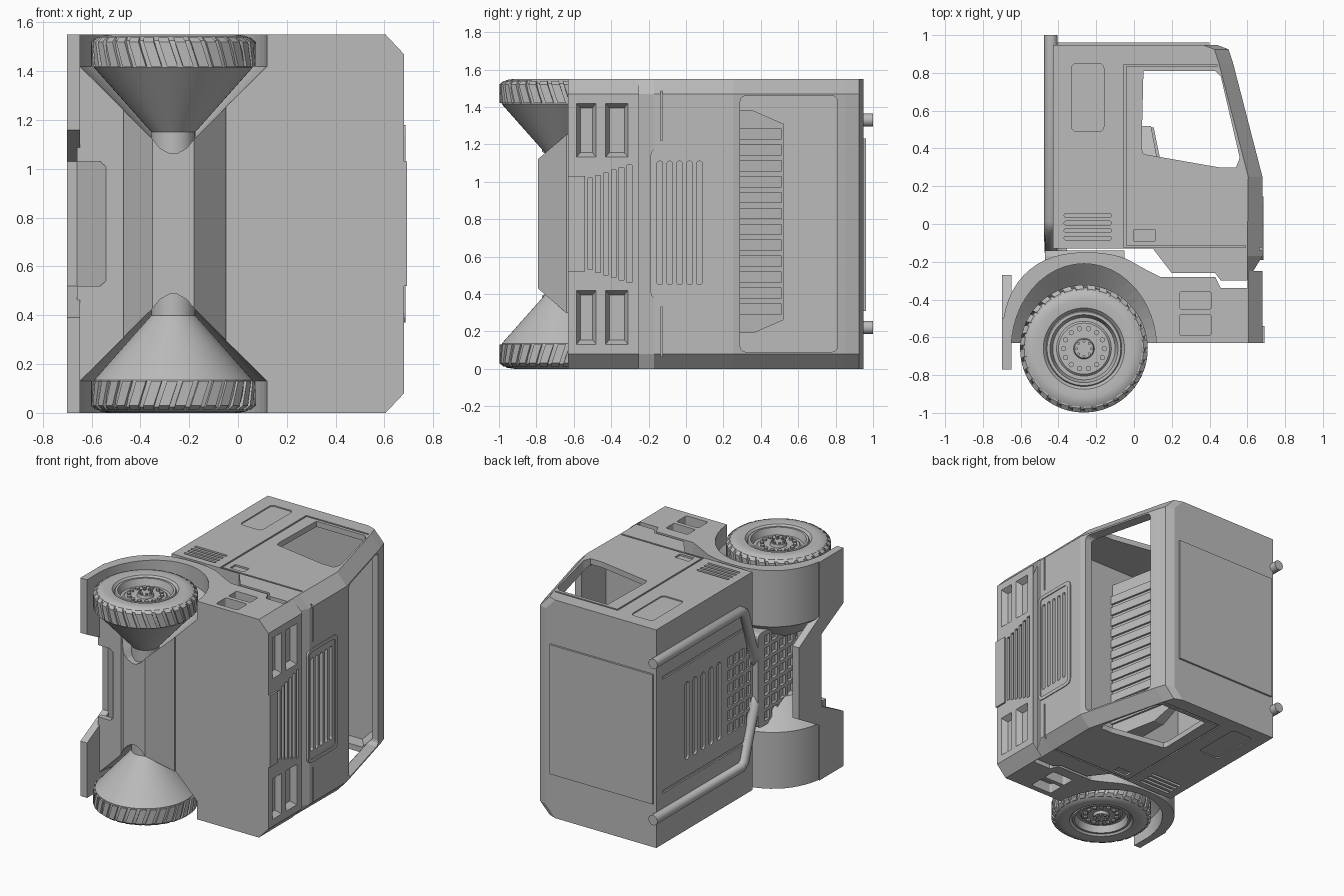
import bpy, bmesh, math
from mathutils import Matrix

old = bpy.data.objects.get("Cube")
if old:
    bpy.data.objects.remove(old, do_unlink=True)

WIDTH = 1.55
AXLE = (-0.265, -0.66)
MIRROR = Matrix.Translation((0, 0, WIDTH)) @ Matrix.Scale(-1, 4, (0, 0, 1))

grey = bpy.data.materials.new("plain grey")
grey.use_nodes = True
COLOUR = (0.5, 0.5, 0.5, 1)
grey.diffuse_color = COLOUR
grey.node_tree.nodes["Principled BSDF"].inputs["Base Color"].default_value = COLOUR


def loft(bm, axis, sections):
    """Join equal 2D outlines placed at steps along an axis into a closed solid."""
    place = {"x": lambda t, u, v: (t, u, v), "y": lambda t, u, v: (u, t, v),
             "z": lambda t, u, v: (u, v, t)}[axis]
    rings = [[bm.verts.new(place(t, *p)) for p in pts] for t, pts in sections]
    faces = [bm.faces.new(rings[0]), bm.faces.new(rings[-1])]
    for a, b in zip(rings, rings[1:]):
        for i in range(len(a)):
            j = (i + 1) % len(a)
            faces.append(bm.faces.new((a[i], a[j], b[j], b[i])))
    bmesh.ops.recalc_face_normals(bm, faces=faces)


def prism(bm, axis, pts, t0, t1):
    loft(bm, axis, [(t0, pts), (t1, pts)])


def rect(u0, u1, v0, v1, r=0.0):
    if not r:
        return [(u0, v0), (u1, v0), (u1, v1), (u0, v1)]
    pts = []
    for k, (u, v) in enumerate([(u1 - r, v1 - r), (u0 + r, v1 - r), (u0 + r, v0 + r), (u1 - r, v0 + r)]):
        for s in range(4):
            a = math.radians(90 * k + 30 * s)
            pts.append((u + r * math.cos(a), v + r * math.sin(a)))
    return pts


def add_mirror(bm):
    geo = bmesh.ops.duplicate(bm, geom=bm.verts[:] + bm.edges[:] + bm.faces[:])["geom"]
    bmesh.ops.transform(bm, matrix=MIRROR, verts=[g for g in geo if isinstance(g, bmesh.types.BMVert)])
    bmesh.ops.reverse_faces(bm, faces=[g for g in geo if isinstance(g, bmesh.types.BMFace)])


def finish(bm, name, cutter=None, smooth=None):
    me = bpy.data.meshes.new(name)
    bm.to_mesh(me)
    bm.free()
    ob = bpy.data.objects.new(name, me)
    bpy.context.collection.objects.link(ob)
    me.materials.append(grey)
    for c in cutter or []:
        m = ob.modifiers.new("cut", "BOOLEAN")
        m.object, m.operation, m.solver, m.use_self = c, "DIFFERENCE", "EXACT", True
    if cutter:
        dg = bpy.context.evaluated_depsgraph_get()
        ob.data = bpy.data.meshes.new_from_object(ob.evaluated_get(dg))
        ob.modifiers.clear()
    if smooth:
        bpy.ops.object.select_all(action="DESELECT")
        ob.select_set(True)
        bpy.context.view_layer.objects.active = ob
        bpy.ops.object.shade_smooth_by_angle(angle=math.radians(smooth))
    return ob


def shifted(pts, dx, limit):
    return [(x - dx, y) if x >= limit else (x, y) for x, y in pts]


def circle(r, n, c):
    return [(c[0] + r * math.cos(2 * math.pi * i / n), c[1] + r * math.sin(2 * math.pi * i / n)) for i in range(n)]


def tunnel(rx, ry):
    """Arch over the axle with straight sides running down past the body."""
    arc = [(AXLE[0] + rx * math.cos(math.pi * i / 24), AXLE[1] + ry * math.sin(math.pi * i / 24)) for i in range(25)]
    return arc + [(AXLE[0] - rx, -1.2), (AXLE[0] + rx, -1.2)]


# Cutter: cab interior, windows and body seams
cab_cut = bmesh.new()
inside = [(-0.39, 0), (-0.39, 0.91), (0.42, 0.91), (0.48, 0.84), (0.63, 0.25), (0.63, 0)]
loft(cab_cut, "z", [(0.04, shifted(inside, 0.08, 0.4)), (0.12, inside), (WIDTH - 0.12, inside),
                    (WIDTH - 0.04, shifted(inside, 0.08, 0.4))])
interior = finish(cab_cut, "interior_cutter")

openings = bmesh.new()
window = [(0.05, 0.81), (0.43, 0.81), (0.46, 0.78), (0.56, 0.35), (0.54, 0.30), (0.45, 0.30), (0.05, 0.37), (0.04, 0.40)]
prism(openings, "z", window, -0.1, WIDTH + 0.1)
prism(openings, "x", rect(0.29, 0.81, 0.09, 1.46, 0.03), 0.45, 0.9)
windows = finish(openings, "window_cutter")

# Side trim: door seam, small panel, vents, handle
trim = bmesh.new()
for bar in (rect(-0.055, -0.043, -0.119, 0.839), rect(-0.055, 0.59, -0.125, -0.113), rect(-0.055, 0.44, 0.833, 0.845)):
    prism(trim, "z", bar, -0.02, 0.008)
prism(trim, "z", rect(-0.33, -0.16, 0.49, 0.85, 0.025), -0.02, 0.008)
for k in range(4):
    prism(trim, "z", rect(-0.37, -0.12, 0.035 - 0.04 * k, 0.055 - 0.04 * k, 0.009), -0.02, 0.015)
prism(trim, "z", rect(0, 0.11, -0.09, -0.03), -0.02, 0.012)
prism(trim, "x", rect(-0.137, -0.125, -0.1, 0.33), 0.665, 0.8)
add_mirror(trim)
# Upper grille slots
for k in range(5):
    y = -0.155 + 0.053 * k
    prism(trim, "x", rect(y, y + 0.03, 0.45, 1.11, 0.012), 0.655, 0.8)
# Rear wall slots and lattice
for k in range(5):
    prism(trim, "x", rect(0.22 + 0.09 * k, 0.265 + 0.09 * k, 0.5, 1.05, 0.02), -0.5, -0.415)
for i in range(4):
    for j in range(6):
        y, z = -0.11 + 0.07 * i, 0.5 + 0.095 * j
        prism(trim, "x", rect(y, y + 0.045, z, z + 0.07), -0.5, -0.415)
for z in (0.36, 1.17):
    prism(trim, "x", rect(-0.05, 0.88, z, z + 0.02), -0.5, -0.42)
seams = finish(trim, "seam_cutter")

# Cab shell
cab = bmesh.new()
shape = [(-0.43, -0.13), (-0.43, 0.948), (0.44, 0.948), (0.50, 0.925), (0.525, 0.85), (0.68, 0.25), (0.68, -0.17),
         (0.60, -0.30), (0.46, -0.30), (0.43, -0.26), (0.2, -0.26), (0.1, -0.13)]
end = [(min(x, 0.60), y) if y < 0 else (x - 0.075 if x > 0.4 else x, y) for x, y in shape]
loft(cab, "z", [(0, end), (0.08, shape), (WIDTH - 0.08, shape), (WIDTH, end)])
finish(cab, "cab_shell", [interior, windows, seams])

# Raised frame around the upper grille
hole = bmesh.new()
prism(hole, "x", rect(-0.172, 0.115, 0.395, 1.155, 0.025), 0.6, 0.8)
grille_hole = finish(hole, "grille_frame_cutter")
frame = bmesh.new()
prism(frame, "x", rect(-0.168 - 0.022, 0.145, 0.37, 1.18, 0.04), 0.67, 0.686)
finish(frame, "grille_frame", [grille_hole])

# Raised roof panel
roof = bmesh.new()
prism(roof, "y", rect(-0.41, 0.40, 0.31, 1.23), 0.94, 0.962)
finish(roof, "roof_panel")

# Ribbed bench inside the cab, leaning back
bench = bmesh.new()
loft(bench, "y", [(0, rect(0.04, 0.19, 0.19, 1.38)), (0.36, rect(0.04, 0.12, 0.19, 1.38)),
                  (0.52, rect(0.04, 0.09, 0.26, 1.31))])
for k in range(12):
    z = 0.29 + 0.085 * k
    loft(bench, "y", [(0, rect(0.08, 0.205, z, z + 0.06)), (0.36, rect(0.08, 0.135, z, z + 0.06)),
                      (0.51, rect(0.08, 0.105, z, z + 0.06))])
finish(bench, "bench_seat")

# Cutter: tapering wheel wells
well = bmesh.new()
loft(well, "z", [(-0.1, tunnel(0.385, 0.45)), (0.13, tunnel(0.385, 0.45)), (0.425, tunnel(0.088, 0.12)),
                 (0.465, tunnel(0.055, 0.08)), (0.487, tunnel(0.015, 0.03))])
add_mirror(well)
wells = finish(well, "wheel_well_cutter")

# Cutter: lamps, lower grille and steps
low = bmesh.new()
for y0, y1 in ((-0.59, -0.475), (-0.435, -0.305)):
    loft(low, "x", [(0.64, rect(y0 + 0.025, y1 - 0.025, 0.155, 0.395)), (0.69, rect(y0, y1, 0.125, 0.425))])
for y0, y1 in ((-0.59, -0.48), (-0.45, -0.36)):
    prism(low, "z", rect(0.24, 0.41, y0, y1, 0.012), -0.1, 0.07)
add_mirror(low)
for k in range(6):
    y, g = -0.525 + 0.042 * k, 0.014 * k
    prism(low, "x", rect(y, y + 0.026, 0.53 - g, 1.02 + g), 0.655, 0.8)
details = finish(low, "lower_detail_cutter")

# Bumper and lower front body
base = bmesh.new()
shape = [(-0.05, -0.63), (-0.05, -0.18), (0.06, -0.24), (0.14, -0.28), (0.43, -0.28), (0.46, -0.34), (0.60, -0.34),
         (0.68, -0.25), (0.68, -0.63)]
end = [(min(x, 0.605), y) for x, y in shape]
loft(base, "z", [(0, end), (0.08, shape), (WIDTH - 0.08, shape), (WIDTH, end)])
finish(base, "lower_front_body", [wells, details])
plate = bmesh.new()
prism(plate, "x", rect(-0.63, -0.54, 0.52, 1.03), 0.67, 0.692)
finish(plate, "bumper_plate")

# Fenders with tapered inner ends
fender = bmesh.new()


def fender_outline(s):
    arc = [(-0.25 + s * 0.45 * math.copysign(abs(math.cos(a)) ** 0.85, math.cos(a)),
            -0.63 + s * 0.48 * math.sin(a) ** 0.85) for a in [math.pi * k / 28 for k in range(1, 28)]]
    return [(-0.25 + s * 0.45, -0.63)] + arc + [(-0.25 - s * 0.45, -0.63)]


loft(fender, "z", [(0, fender_outline(1)), (0.40, fender_outline(1)), (0.56, fender_outline(0.6))])
add_mirror(fender)
finish(fender, "fenders", [wells], 30)

# Engine block below, with a lattice panel on the rear above it
lattice = bmesh.new()
for i in range(5):
    for j in range(7):
        y, z = -0.62 + 0.088 * i, 0.47 + 0.09 * j
        prism(lattice, "x", rect(y, y + 0.06, z, z + 0.065), -0.6, -0.45)
cells = finish(lattice, "lattice_cutter")
engine = bmesh.new()
prism(engine, "z", [(-0.47, -0.60), (-0.47, -0.64), (-0.35, -0.79), (-0.18, -0.79), (-0.05, -0.64), (-0.05, -0.60)],
      0.2, WIDTH - 0.2)
finish(engine, "engine_block", [wells])
panel = bmesh.new()
prism(panel, "x", rect(-0.64, -0.14, 0.44, 1.11, 0.03), -0.47, -0.05)
finish(panel, "lattice_panel", [wells, cells])

# Rear shelf with a sloped, raised middle
shelf = bmesh.new()
prism(shelf, "y", [(-0.46, 0.1), (-0.66, 0.1), (-0.66, 0.52), (-0.53, 0.52), (-0.53, 1.03), (-0.66, 1.03),
                   (-0.66, 1.45), (-0.46, 1.45)], -0.63, -0.59)
prism(shelf, "z", [(-0.52, -0.63), (-0.53, -0.59), (-0.66, -0.48), (-0.66, -0.52), (-0.54, -0.63)], 0.45, 1.10)
finish(shelf, "rear_shelf", [wells])

# Rear flaps joined by a narrow bar
flap = bmesh.new()
half = [(-0.50, 0), (-0.50, 0.39), (-0.27, 0.52)], [(-0.52, 0.52), (-0.77, 0.39), (-0.77, 0)]
far = [[(y, WIDTH - z) for y, z in reversed(h)] for h in half]
prism(flap, "x", half[0] + far[0] + far[1] + half[1], -0.70, -0.648)
finish(flap, "rear_flaps")

# Wheels: lathed tyre, rim and inner cone
wheel = bmesh.new()
outline = [(0.0, 0.03), (0.05, 0.03), (0.055, 0.05), (0.135, 0.05), (0.145, 0.06), (0.165, 0.06),
           (0.18, 0.012), (0.195, 0.012), (0.20, 0.022), (0.215, 0.005), (0.26, 0.0), (0.30, 0.006), (0.322, 0.025),
           (0.328, 0.07), (0.325, 0.135), (0.09, 0.40), (0.09, 0.78)]
verts = [wheel.verts.new((r, 0, z)) for r, z in outline]
edges = [wheel.edges.new(p) for p in zip(verts, verts[1:])]
bmesh.ops.spin(wheel, geom=verts + edges, cent=(0, 0, 0), axis=(0, 0, 1), angle=2 * math.pi, steps=64)
bmesh.ops.remove_doubles(wheel, verts=wheel.verts, dist=0.0005)
bmesh.ops.recalc_face_normals(wheel, faces=wheel.faces)
# Slanted tread lugs, rim studs and hub nuts
for k in range(32):
    a = 2 * math.pi * k / 32
    ring = [(z, [(r * math.cos(a + t), r * math.sin(a + t)) for r, t in
                 ((0.30, s), (0.30, s + 0.13), (top, s + 0.13), (top, s))])
            for z, s, top in ((0.012, 0, 0.316), (0.03, 0.02, 0.338), (0.13, 0.12, 0.338))]
    loft(wheel, "z", ring)
for count, radius, size, depth in ((14, 0.108, 0.014, 0.036), (8, 0.04, 0.008, 0.018)):
    for k in range(count):
        a = 2 * math.pi * k / count
        prism(wheel, "z", circle(size, 8, (radius * math.cos(a), radius * math.sin(a))), depth, 0.055)
bmesh.ops.translate(wheel, verts=wheel.verts, vec=(*AXLE, 0))
add_mirror(wheel)
finish(wheel, "wheels", smooth=35)

# Exhaust pipes on the rear wall
for name, side in (("lower_pipe", -1), ("upper_pipe", 1)):
    cu = bpy.data.curves.new(name, "CURVE")
    cu.dimensions, cu.bevel_depth, cu.bevel_resolution, cu.use_fill_caps = "3D", 0.036, 3, True
    path = [(-0.44, 1.0, 0.555), (-0.44, 0.02, 0.555), (-0.44, -0.02, 0.53), (-0.44, -0.14, 0.17),
            (-0.42, -0.15, 0.14), (-0.36, -0.15, 0.13)]
    sp = cu.splines.new("POLY")
    sp.points.add(len(path) - 1)
    for p, (x, y, z) in zip(sp.points, path):
        p.co = (x, y, WIDTH / 2 + side * z, 1)
    cu.materials.append(grey)
    bpy.context.collection.objects.link(bpy.data.objects.new(name, cu))

for c in (interior, windows, seams, wells, details, cells, grille_hole):
    bpy.data.objects.remove(c, do_unlink=True)
